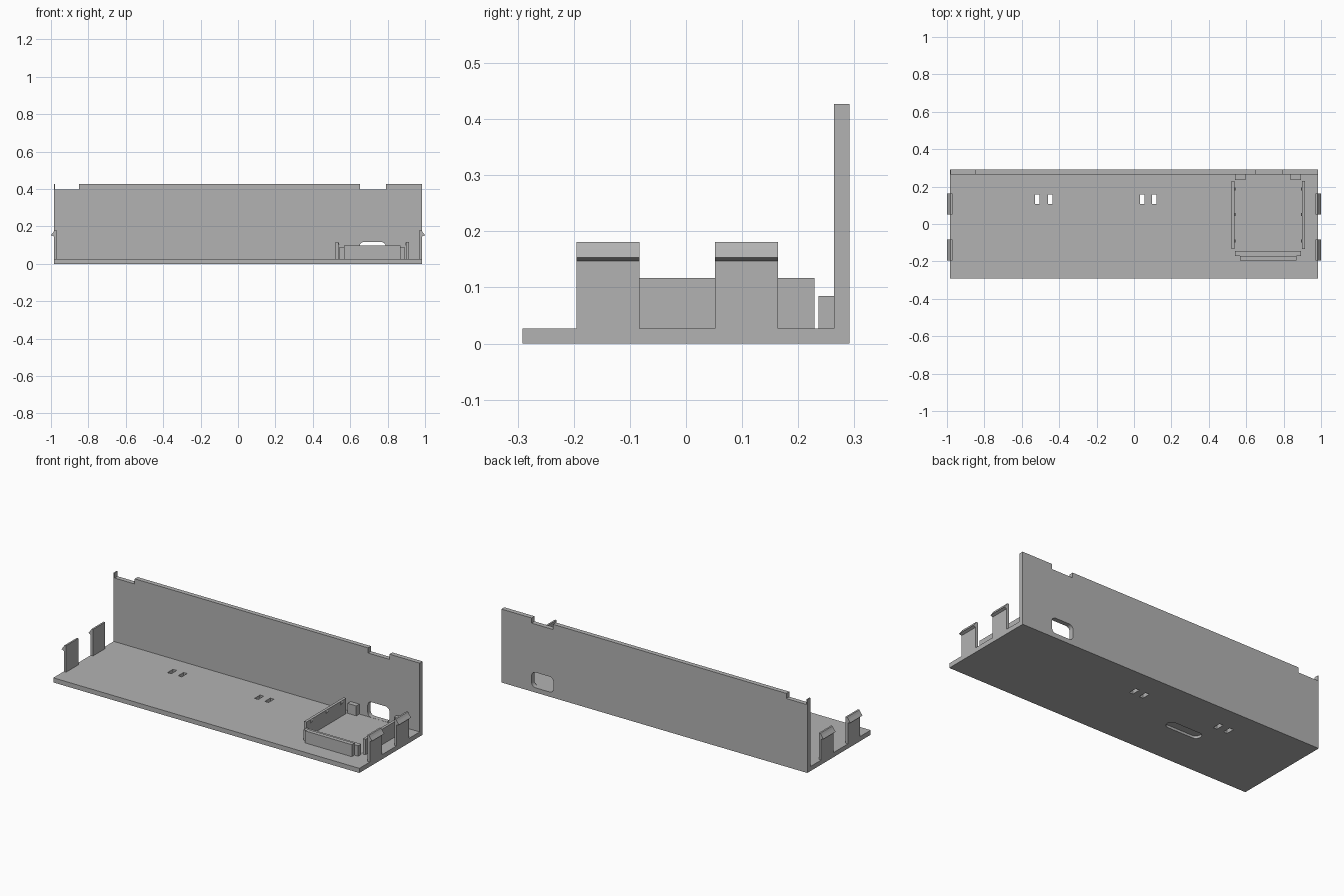
import bpy
import bmesh
import math
from mathutils import Vector

default = bpy.data.objects.get("Cube")
if default:
    bpy.data.objects.remove(default, do_unlink=True)

grey = bpy.data.materials.new("plain grey")
grey.use_nodes = True
colour = (0.45, 0.45, 0.45, 1)
grey.diffuse_color = colour
grey.node_tree.nodes["Principled BSDF"].inputs["Base Color"].default_value = colour


def prism(name, points, axis, start, end):
    """Extrude a closed 2D profile along an axis; the profile uses the other two axes in order."""
    bm = bmesh.new()

    def place(p, depth):
        co = list(p)
        co.insert("xyz".index(axis), depth)
        return Vector(co)

    face = bm.faces.new([bm.verts.new(place(p, start)) for p in points])
    grown = bmesh.ops.extrude_face_region(bm, geom=[face])
    moved = [g for g in grown["geom"] if isinstance(g, bmesh.types.BMVert)]
    bmesh.ops.translate(bm, verts=moved, vec=place((0, 0), end - start))
    bmesh.ops.recalc_face_normals(bm, faces=bm.faces[:])
    mesh = bpy.data.meshes.new(name)
    bm.to_mesh(mesh)
    bm.free()
    mesh.materials.append(grey)
    obj = bpy.data.objects.new(name, mesh)
    bpy.context.collection.objects.link(obj)
    return obj


def box(name, x, y, z):
    rect = [(x[0], y[0]), (x[1], y[0]), (x[1], y[1]), (x[0], y[1])]
    return prism(name, rect, "z", *z)


def rounded(u, v, radius, steps=6):
    """Outline of a rectangle with rounded corners."""
    corners = [(u[1], v[1], 1, 1), (u[0], v[1], -1, 1), (u[0], v[0], -1, -1), (u[1], v[0], 1, -1)]
    outline = []
    for quarter, (cu, cv, su, sv) in enumerate(corners):
        for i in range(steps + 1):
            a = (quarter + i / steps) * math.pi / 2
            outline.append((cu - su * radius + radius * math.cos(a),
                            cv - sv * radius + radius * math.sin(a)))
    return outline


def cut(target, cutter):
    cutter.hide_render = True
    mod = target.modifiers.new("cut", "BOOLEAN")
    mod.operation = "DIFFERENCE"
    mod.solver = "EXACT"
    mod.object = cutter
    bpy.context.view_layer.objects.active = target
    bpy.ops.object.modifier_apply(modifier=mod.name)
    bpy.data.objects.remove(cutter, do_unlink=True)


EDGE, BACK, FLOOR, TOP = 0.985, 0.291, 0.027, 0.427

# Floor and back wall as one L-shaped section
shell = prism("floor_and_back_wall",
              [(-BACK, 0), (BACK, 0), (BACK, TOP), (0.264, TOP), (0.264, FLOOR), (-BACK, FLOOR)],
              "x", -EDGE, EDGE)

# Notches in the top edge of the wall
for x in ((-0.979, -0.85), (0.652, 0.79)):
    cut(shell, box("notch_cutter", x, (0.2, 0.35), (0.397, 0.5)))

# Rounded port opening in the wall
cut(shell, prism("port_cutter", rounded((0.65, 0.79), (0.0275, 0.117), 0.025), "y", 0.2, 0.35))

# Paired slots through the floor
for x in (-0.517, -0.449, 0.043, 0.109):
    cut(shell, box("slot_cutter", (x - 0.012, x + 0.012), (0.108, 0.158), (-0.1, 0.1)))

# Rounded recess in the underside
cut(shell, prism("recess_cutter", rounded((-0.45, -0.23), (-0.04, 0.02), 0.029), "z", -0.1, 0.014))

# Snap clips on both ends
clip = [(0.97, FLOOR), (EDGE, FLOOR), (EDGE, 0.147), (1.0, 0.153),
        (0.988, 0.168), (0.986, 0.171), (0.98, 0.181), (0.97, 0.181)]
for side, label in ((1, "left"), (-1, "right")):
    for y, place in ((-0.139, "front"), (0.108, "back")):
        prism(f"{label}_{place}_clip", [(side * x, z) for x, z in clip], "y", y - 0.056, y + 0.056)

# Tray for the circuit board: side walls with small retaining nubs, mirrored about its centre
MID = 0.717
for side, label in ((1, "left"), (-1, "right")):
    def across(near, far):
        return sorted((MID + side * near, MID + side * far))

    box(f"tray_{label}_wall", across(0.181, 0.197), (-0.134, 0.229), (FLOOR, 0.117))
    box(f"tray_{label}_back_stop", across(0.121, 0.177), (0.236, 0.264), (FLOOR, 0.085))
    for i, y in enumerate((-0.09, 0.05, 0.187)):
        nub = [(MID + side * x, z) for x, z in ((0.181, 0.095), (0.175, 0.105), (0.181, 0.115))]
        prism(f"tray_{label}_nub_{i + 1}", nub, "y", y - 0.008, y + 0.008)

# Tray front wall with a thicker outer rib
box("tray_front_wall", (0.541, 0.893), (-0.171, -0.144), (FLOOR, 0.088))
box("tray_front_rib", (0.568, 0.869), (-0.195, -0.171), (FLOOR, 0.097))
